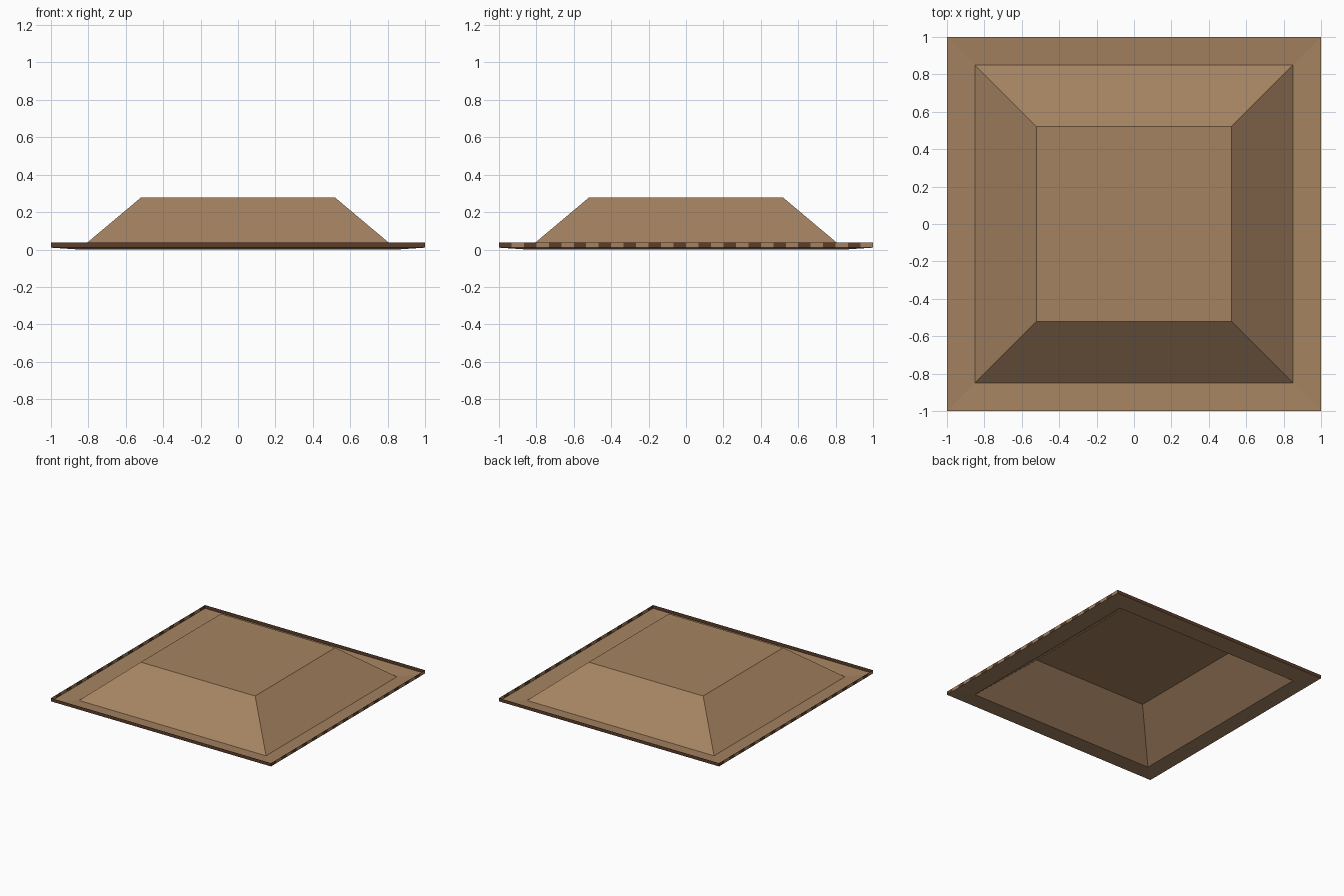
import bpy, bmesh
from mathutils import Matrix
from math import pi

if "Cube" in bpy.data.objects:
    bpy.data.objects.remove(bpy.data.objects["Cube"])


def material(name, color):
    m = bpy.data.materials.new(name)
    m.diffuse_color = (*color, 1)
    m.use_nodes = True
    m.node_tree.nodes["Principled BSDF"].inputs["Base Color"].default_value = m.diffuse_color
    return m


TAN = material("tan canvas", (0.376, 0.226, 0.119))
BROWN = material("dark brown trim", (0.107, 0.048, 0.024))


def make_object(name, bm, mats):
    mesh = bpy.data.meshes.new(name)
    bm.to_mesh(mesh)
    bm.free()
    for m in mats:
        mesh.materials.append(m)
    obj = bpy.data.objects.new(name, mesh)
    bpy.context.collection.objects.link(obj)
    return obj


# Hollow canopy: square rings joined from the outer flange to the flat top
PROFILE = [(1.0, 0.01), (0.85, 0.0), (0.52, 0.277)]  # half width, height
CORNERS = [(-1, -1), (1, -1), (1, 1), (-1, 1)]
bm = bmesh.new()
rings = [[bm.verts.new((sx * w, sy * w, z)) for sx, sy in CORNERS] for w, z in PROFILE]
for outer, inner in zip(rings, rings[1:]):
    for i in range(4):
        j = (i + 1) % 4
        bm.faces.new((outer[i], outer[j], inner[j], inner[i]))
bm.faces.new(rings[-1])
make_object("hollow_canopy", bm, [TAN])


# Thin upright border strips, split into equal pieces that alternate in colour
def border(name, angle, pieces, mats):
    bm = bmesh.new()
    cols = []
    for i in range(pieces + 1):
        x = -1 + 2 * i / pieces
        cols.append([bm.verts.new((x, -1, z)) for z in (0.01, 0.037)])
    for i, (a, b) in enumerate(zip(cols, cols[1:])):
        f = bm.faces.new((a[0], b[0], b[1], a[1]))
        f.material_index = i % len(mats)
    bm.transform(Matrix.Rotation(angle, 4, 'Z'))
    make_object(name, bm, mats)


border("front_border", 0, 1, [BROWN])
border("right_striped_border", pi / 2, 30, [BROWN, TAN])
border("back_border", pi, 1, [BROWN])
border("left_striped_border", -pi / 2, 30, [BROWN, TAN])
